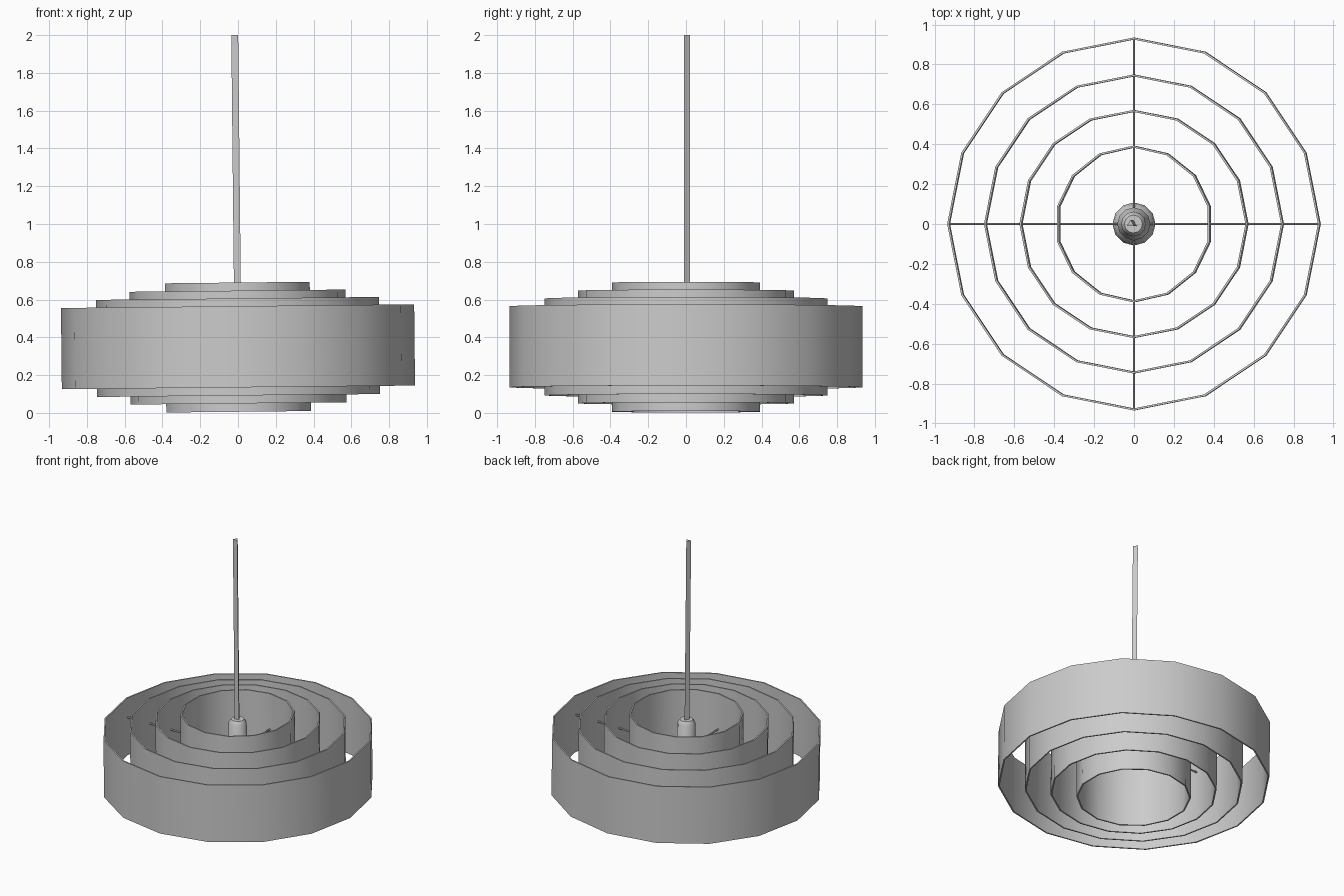
import bpy, bmesh, math
from mathutils import Matrix, Vector

if "Cube" in bpy.data.objects:
    bpy.data.objects.remove(bpy.data.objects["Cube"])

# the whole lamp hangs very slightly tilted about its middle
PIVOT = Vector((0, 0, 0.35))
TILT = (Matrix.Translation(PIVOT) @ Matrix.Rotation(math.radians(-0.6), 4, 'Y')
        @ Matrix.Translation(-PIVOT))


def finish(name, bm, smooth=True):
    bmesh.ops.recalc_face_normals(bm, faces=bm.faces)
    bm.transform(TILT)
    me = bpy.data.meshes.new(name)
    bm.to_mesh(me)
    bm.free()
    ob = bpy.data.objects.new(name, me)
    bpy.context.collection.objects.link(ob)
    if smooth:
        bpy.ops.object.select_all(action='DESELECT')
        ob.select_set(True)
        bpy.context.view_layer.objects.active = ob
        bpy.ops.object.shade_smooth_by_angle(angle=math.radians(35))
    return ob


def lathe(name, profile, sides, closed=False, smooth=True):
    """Spin (radius, z) points around z with a vertex on +y; cap or close the profile."""
    bm = bmesh.new()
    rings = []
    for r, z in profile:
        ring = []
        for i in range(sides):
            a = math.pi / 2 + math.tau * i / sides
            ring.append(bm.verts.new((r * math.cos(a), r * math.sin(a), z)))
        rings.append(ring)
    pairs = list(zip(rings, rings[1:]))
    if closed:
        pairs.append((rings[-1], rings[0]))
    else:
        bm.faces.new(rings[0])
        bm.faces.new(rings[-1])
    for a, b in pairs:
        for i in range(sides):
            j = (i + 1) % sides
            bm.faces.new((a[i], a[j], b[j], b[i]))
    return finish(name, bm, smooth)


# concentric shade bands: radius, bottom, top, sides
bands = [("outer_band", 0.935, 0.135, 0.565, 16),
         ("second_band", 0.75, 0.092, 0.606, 16),
         ("third_band", 0.572, 0.05, 0.647, 16),
         ("inner_band", 0.393, 0.006, 0.69, 14)]
for name, r, z0, z1, n in bands:
    t = 0.01
    lathe(name, [(r, z0), (r, z1), (r - t, z1), (r - t, z0)], n, closed=True)

# thin cross struts carrying the bands
for name, axis in (("strut_side_to_side", 'Y'), ("strut_front_to_back", 'X')):
    bm = bmesh.new()
    bmesh.ops.create_cone(bm, cap_ends=True, segments=6, radius1=0.006, radius2=0.006, depth=1.855)
    bm.transform(Matrix.Translation((0, 0, 0.42)) @ Matrix.Rotation(math.pi / 2, 4, axis))
    finish(name, bm)

# lamp socket
lathe("socket", [(0.083, 0.40), (0.083, 0.44), (0.064, 0.48), (0.062, 0.62), (0.045, 0.645)], 12)

# bulb
bm = bmesh.new()
bmesh.ops.create_uvsphere(bm, u_segments=12, v_segments=8, radius=0.108)
bm.transform(Matrix.Translation((0, 0, 0.35)))
finish("bulb", bm)

# three-sided hanging cord
lathe("cord", [(0.021, 0.64), (0.021, 2.0)], 3, smooth=False)
